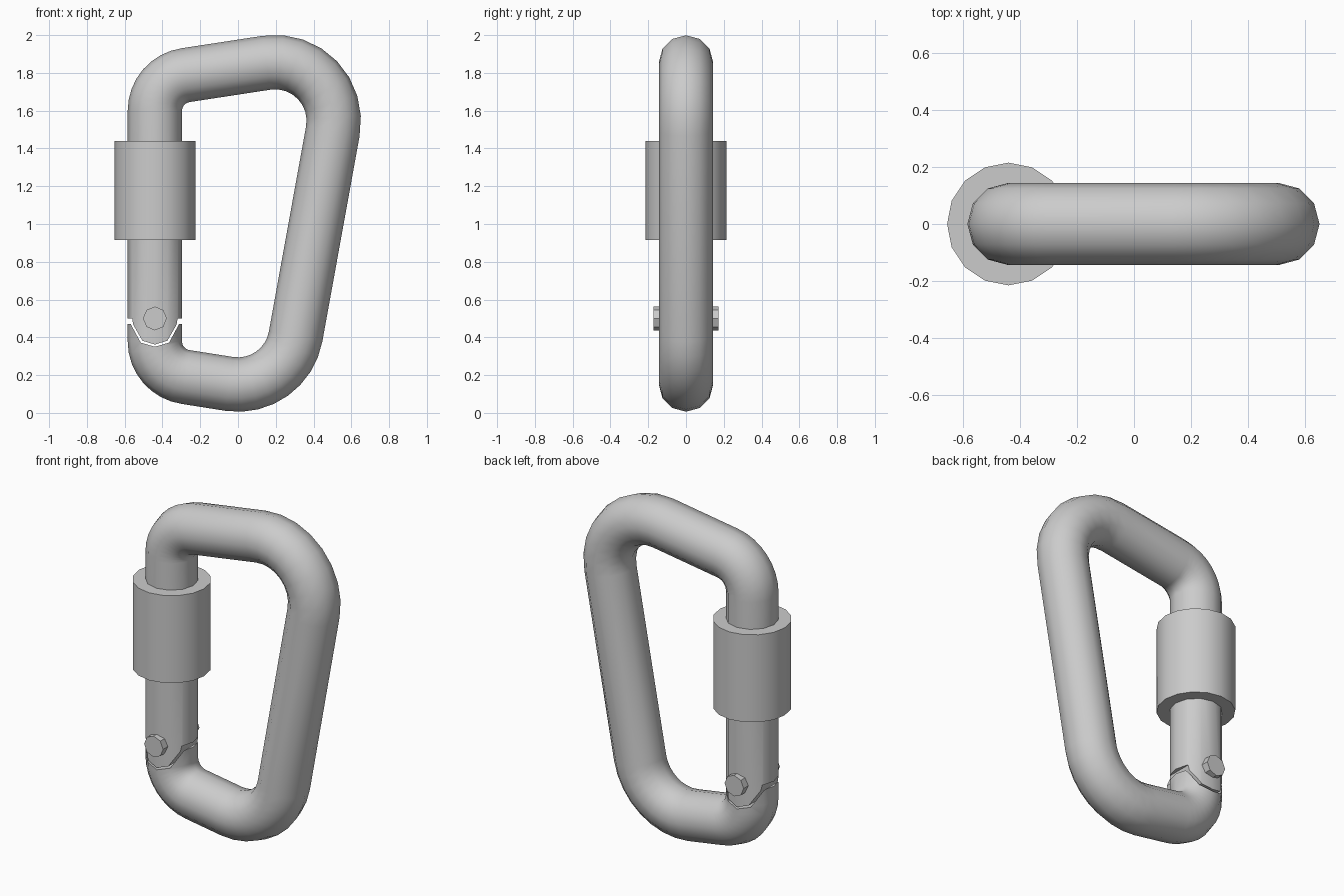
import bpy, bmesh
from math import sin, cos, pi, radians
from mathutils import Vector

if "Cube" in bpy.data.objects:
    bpy.data.objects.remove(bpy.data.objects["Cube"])

R = 0.144          # bar radius
GX = -0.44         # gate axis
PIVOT = 0.50       # rivet height


def make(name, verts, faces):
    me = bpy.data.meshes.new(name)
    me.from_pydata(verts, [], faces)
    bm = bmesh.new()
    bm.from_mesh(me)
    bmesh.ops.recalc_face_normals(bm, faces=bm.faces)
    bm.to_mesh(me)
    bm.free()
    ob = bpy.data.objects.new(name, me)
    bpy.context.collection.objects.link(ob)
    return ob


def activate(ob):
    bpy.ops.object.select_all(action='DESELECT')
    ob.select_set(True)
    bpy.context.view_layer.objects.active = ob


def smooth(ob):
    activate(ob)
    bpy.ops.object.shade_smooth_by_angle(angle=radians(40))


def loft(name, rings):
    n = len(rings[0])
    faces = [(i*n+j, i*n+(j+1) % n, (i+1)*n+(j+1) % n, (i+1)*n+j)
             for i in range(len(rings)-1) for j in range(n)]
    faces += [tuple(range(n)), tuple((len(rings)-1)*n+j for j in range(n))]
    return make(name, [v for r in rings for v in r], faces)


def bar_ring(x, z, a, r=R, sides=12):
    # ring around the path, a = direction of the outward normal in the xz plane
    return [(x+cos(a)*cos(t)*r, sin(t)*r, z+sin(a)*cos(t)*r)
            for t in (2*pi*k/sides for k in range(sides))]


def upright(name, z0, z1, r, sides):
    return loft(name, [[(GX+r*cos(2*pi*k/sides), r*sin(2*pi*k/sides), z)
                        for k in range(sides)] for z in (z0, z1)])


def prism(name, outline):
    return loft(name, [[(GX+x, y, PIVOT+z) for x, z in outline] for y in (-0.4, 0.4)])


def boolean(ob, cutter, op):
    activate(ob)
    m = ob.modifiers.new("cut", 'BOOLEAN')
    m.operation, m.solver, m.object = op, 'EXACT', cutter
    bpy.ops.object.modifier_apply(modifier=m.name)
    bpy.data.objects.remove(cutter, do_unlink=True)


# body: four rounded corners (centre x, z, radius, start and end of outward normal)
corners = [(-0.25, 0.378, 0.19, 180, 261.7), (0.0, 0.46, 0.31, 261.7, 349.6),
           (0.197, 1.547, 0.31, 349.6, 458.3), (-0.25, 1.60, 0.19, 458.3, 540)]
rings = [bar_ring(GX, 0.47, pi)]
for cx, cz, r, a0, a1 in corners:
    for i in range(9):
        a = radians(a0+(a1-a0)*i/8)
        rings.append(bar_ring(cx+r*cos(a), cz+r*sin(a), a))
rings.append(bar_ring(GX, 1.2, pi))
body = loft("body", rings)

# hinge socket cut into the body
socket = [(-0.135, 0.1), (-0.128, -0.03), (-0.075, -0.128), (0, -0.15),
          (0.075, -0.128), (0.128, -0.03), (0.135, 0.1)]
boolean(body, prism("socket_cutter", socket), 'DIFFERENCE')
smooth(body)

# gate with a tapered tongue at the hinge
gate = upright("gate", 0.3, 1.2, R, 12)
tongue = [(-0.3, 1.0), (-0.3, 0.0), (-0.12, 0.0), (-0.115, -0.032), (-0.066, -0.118),
          (0, -0.138), (0.066, -0.118), (0.115, -0.032), (0.12, 0.0), (0.3, 0.0), (0.3, 1.0)]
boolean(gate, prism("tongue_shape", tongue), 'INTERSECT')
smooth(gate)

# locking sleeve around the gate
smooth(upright("locking_sleeve", 0.915, 1.44, 0.215, 16))

# hinge rivet
smooth(loft("hinge_rivet", [[(GX+0.063*cos(k*pi/4), y, PIVOT+0.063*sin(k*pi/4))
                             for k in range(8)] for y in (-0.172, 0.172)]))
